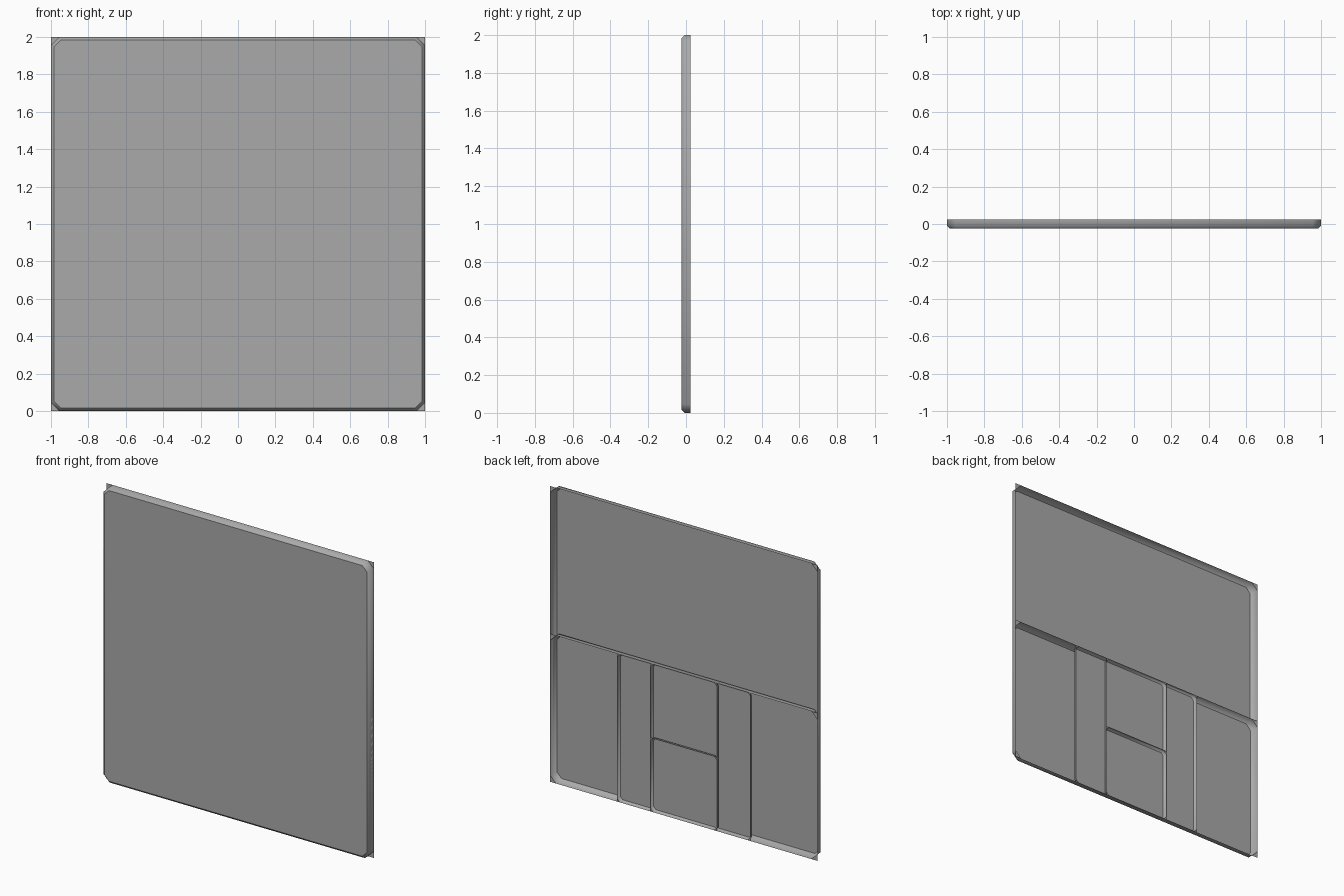
import bpy, bmesh

if "Cube" in bpy.data.objects:
    bpy.data.objects.remove(bpy.data.objects["Cube"])

BACK = 0.025  # shared rim plane of all trays

grey = bpy.data.materials.new("dark_grey")
grey.diffuse_color = (0.4, 0.4, 0.4, 1)
grey.use_nodes = True
grey.node_tree.nodes["Principled BSDF"].inputs["Base Color"].default_value = grey.diffuse_color


def octagon(bm, w, h, inset, cut, y):
    """Ring of 8 verts: rectangle on z = 0 with cut corners."""
    x, z0, z1 = w / 2 - inset, inset, h - inset
    pts = [(-x + cut, z0), (x - cut, z0), (x, z0 + cut), (x, z1 - cut),
           (x - cut, z1), (-x + cut, z1), (-x, z1 - cut), (-x, z0 + cut)]
    return [bm.verts.new((px, y, pz)) for px, pz in pts]


def tray(name, w, h, depth, bevel, cut):
    """Open-backed panel: straight wall, softly shaded bevel, flat face."""
    bm = bmesh.new()
    front = BACK - depth
    rings = [octagon(bm, w, h, 0, cut, BACK),
             octagon(bm, w, h, 0, cut, front + bevel),
             octagon(bm, w, h, bevel, cut - bevel * 0.586, front)]
    for a, b in zip(rings, rings[1:]):
        for i in range(8):
            j = (i + 1) % 8
            bm.faces.new((a[i], a[j], b[j], b[i])).smooth = True
    face = bm.faces.new(rings[-1])
    # flat triangles that square off the rim corners
    rim = rings[0]
    corners = [(w / 2, 0), (w / 2, h), (-w / 2, h), (-w / 2, 0)]
    crisp = list(face.edges)
    for k, (x, z) in enumerate(corners):
        tip = bm.verts.new((x, BACK, z))
        tri = bm.faces.new((rim[2 * k + 1], tip, rim[(2 * k + 2) % 8]))
        crisp += tri.edges
    # keep the front face and rim triangles crisp
    for e in crisp:
        e.smooth = False
    bmesh.ops.recalc_face_normals(bm, faces=bm.faces)
    if face.normal.y > 0:
        bmesh.ops.reverse_faces(bm, faces=bm.faces)
    mesh = bpy.data.meshes.new(name)
    bm.to_mesh(mesh)
    bm.free()
    mesh.materials.append(grey)
    bpy.context.collection.objects.link(bpy.data.objects.new(name, mesh))


# nested panels, each half the previous in one direction
tray("full_panel", 2, 2, 0.05, 0.017, 0.045)
tray("half_panel", 2, 1, 0.049, 0.017, 0.045)
tray("quarter_panel", 1, 1, 0.025, 0.009, 0.023)
tray("narrow_panel", 0.5, 1, 0.0245, 0.009, 0.023)
tray("small_panel", 0.5, 0.5, 0.024, 0.009, 0.023)
